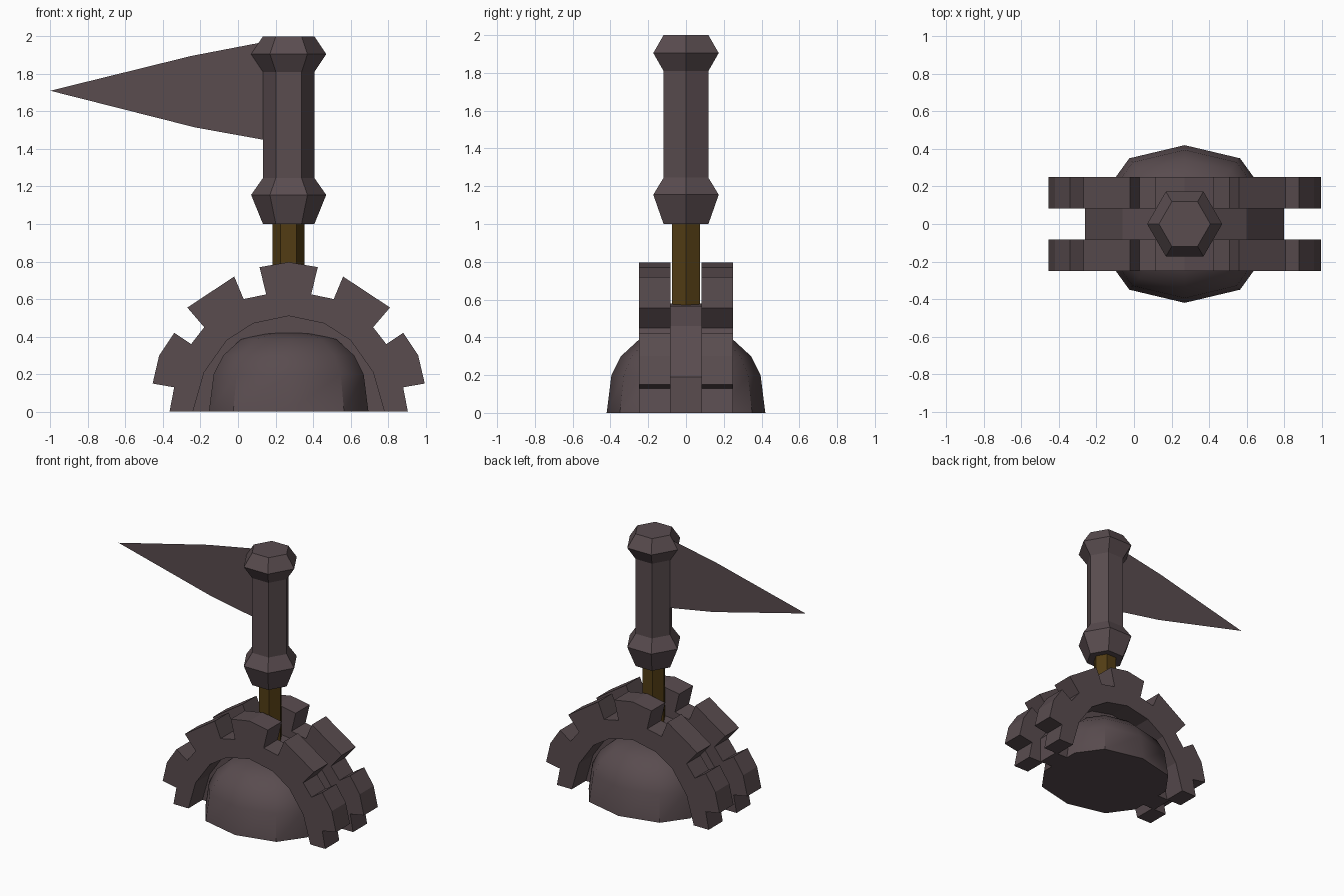
import bpy, bmesh, math

if "Cube" in bpy.data.objects:
    bpy.data.objects.remove(bpy.data.objects["Cube"])

CX = 0.27  # x of the gear and lever axis


def material(name, rgb):
    m = bpy.data.materials.new(name)
    m.diffuse_color = (*rgb, 1)
    m.use_nodes = True
    m.node_tree.nodes["Principled BSDF"].inputs["Base Color"].default_value = m.diffuse_color
    return m


IRON = material("dark_iron", (0.1, 0.072, 0.078))
BRASS = material("dark_brass", (0.085, 0.046, 0.007))


def finish(name, bm, mat):
    bmesh.ops.recalc_face_normals(bm, faces=bm.faces)
    mesh = bpy.data.meshes.new(name)
    bm.to_mesh(mesh)
    bm.free()
    mesh.materials.append(mat)
    obj = bpy.data.objects.new(name, mesh)
    bpy.context.collection.objects.link(obj)
    return obj


def mirrored(half):
    """Close a right-hand arc (foot to crown) into a full arch, left to right."""
    return [(-x, z) for x, z in half] + [(x, z) for x, z in reversed(half) if x > 0]


def arch(name, outer, inner, y0, y1):
    """Extrude an arch shape along y."""
    outline = mirrored(outer) + mirrored(inner)[::-1]
    bm = bmesh.new()
    face = bm.faces.new([bm.verts.new((CX + x, y0, z)) for x, z in outline])
    ext = bmesh.ops.extrude_face_region(bm, geom=[face])
    verts = [v for v in ext["geom"] if isinstance(v, bmesh.types.BMVert)]
    bmesh.ops.translate(bm, verts=verts, vec=(0, y1 - y0, 0))
    return finish(name, bm, IRON)


def loft(name, rings, mat):
    """Skin a stack of equal-sided rings and cap both ends."""
    bm = bmesh.new()
    rows = [[bm.verts.new(p) for p in ring] for ring in rings]
    n = len(rows[0])
    for a, b in zip(rows, rows[1:]):
        for i in range(n):
            j = (i + 1) % n
            bm.faces.new((a[i], a[j], b[j], b[i]))
    bm.faces.new(rows[0])
    bm.faces.new(rows[-1])
    return finish(name, bm, mat)


def hexagon(r, z):
    return [(CX + r * math.cos(i * math.pi / 3), r * math.sin(i * math.pi / 3), z)
            for i in range(6)]


# Two toothed half gears
teeth = [(0.635, 0), (0.61, 0.13), (0.725, 0.15), (0.69, 0.30), (0.61, 0.42),
         (0.52, 0.36), (0.45, 0.45), (0.54, 0.555), (0.29, 0.72), (0.24, 0.60),
         (0.12, 0.625), (0.155, 0.77), (0, 0.797)]
hole = [(0.51, 0), (0.45, 0.21), (0.33, 0.38), (0.19, 0.47), (0, 0.51)]
arch("front_gear", teeth, hole, -0.25, -0.083)
arch("back_gear", teeth, hole, 0.083, 0.25)

# Plain arch between the gears
rim = [(0.53, 0), (0.53, 0.19), (0.33, 0.46), (0.14, 0.565), (0, 0.58)]
arch("middle_arch", rim, [(x * 0.74, z * 0.74) for x, z in hole], -0.083, 0.083)

# Faceted dome hub
quarter = [(0.425, 0.17), (0.295, 0.35)]
base = (quarter + [(0, 0.42)] + [(-x, y) for x, y in quarter[::-1]])
base += [(-x, -y) for x, y in base]
steps = [(1, 0), (0.94, 0.2), (0.82, 0.3), (0.6, 0.385), (0.32, 0.415), (0.08, 0.424)]
dome = loft("dome_hub", [[(CX + x * s, y * s, z) for x, y in base] for s, z in steps], IRON)
bpy.context.view_layer.objects.active = dome
dome.select_set(True)
bpy.ops.object.shade_smooth_by_angle(angle=math.radians(38))

# Lever shaft and flared grip
loft("lever_shaft", [hexagon(0.085, 0.55), hexagon(0.085, 1.02)], BRASS)
grip = [(0.137, 1.0), (0.2, 1.155), (0.137, 1.245), (0.137, 1.81), (0.2, 1.905), (0.137, 2.0)]
loft("lever_grip", [hexagon(r, z) for r, z in grip], IRON)

# Thin pointed blade on the side of the grip
bm = bmesh.new()
blade = [(0.14, 1.97), (-0.25, 1.895), (-1.0, 1.71), (-0.23, 1.515), (0.14, 1.448)]
bm.faces.new([bm.verts.new((x, 0, z)) for x, z in blade])
finish("side_blade", bm, IRON)
